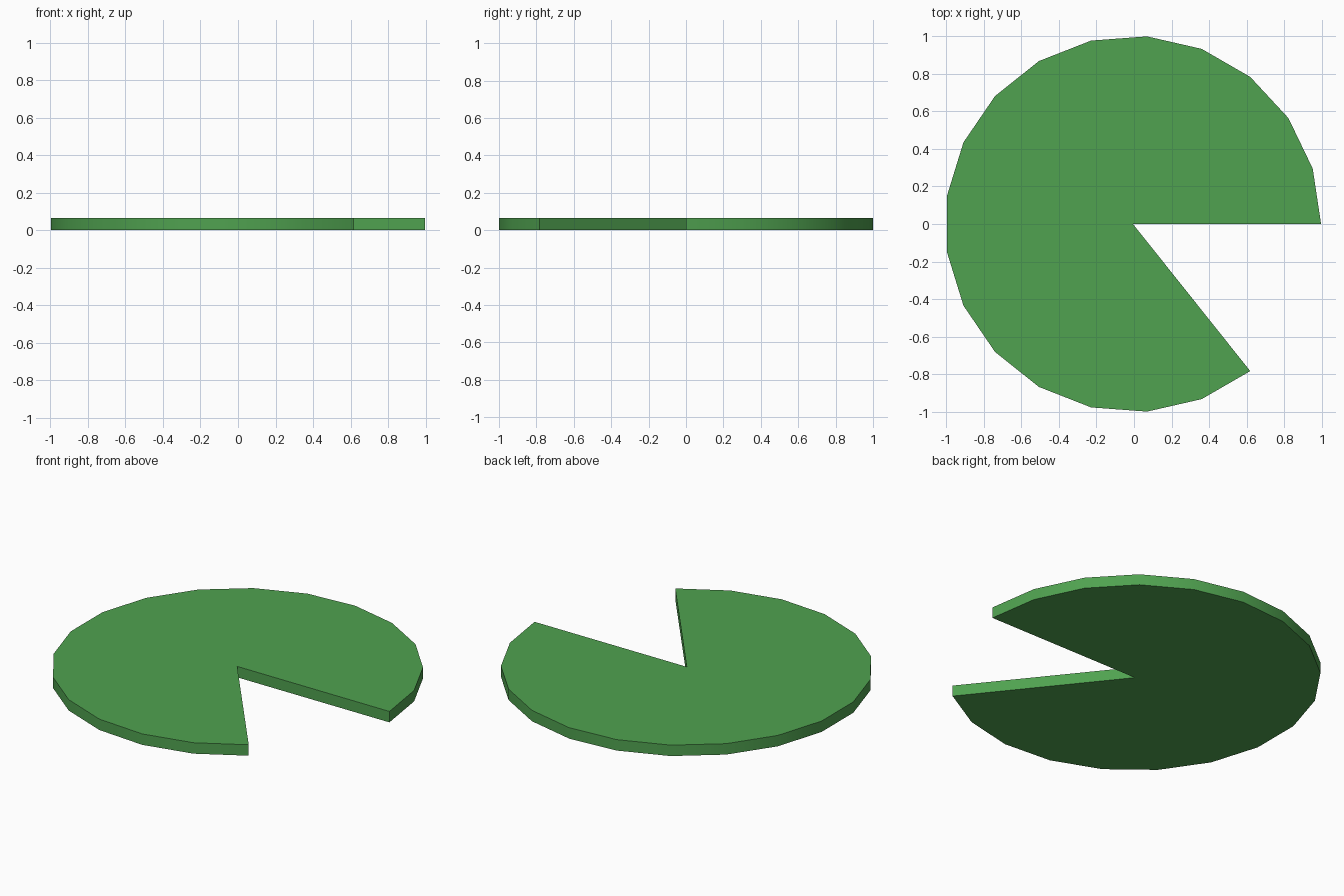
import bpy, bmesh, math

if "Cube" in bpy.data.objects:
    bpy.data.objects.remove(bpy.data.objects["Cube"])

SIDES = 21       # full disc would have 21 sides
KEPT = 18        # segments left after the wedge is cut away
R, H, CX = 1.0028, 0.065, -0.0056

# Disc outline: centre point, then the rim around to the cut
bm = bmesh.new()
pts = [(CX, 0.0)]
for i in range(KEPT + 1):
    a = 2 * math.pi * i / SIDES
    pts.append((CX + R * math.cos(a), R * math.sin(a)))
base = bm.faces.new([bm.verts.new((x, y, 0)) for x, y in pts])

# Thickness
top = bmesh.ops.extrude_face_region(bm, geom=[base], use_keep_orig=True)
bmesh.ops.translate(bm, vec=(0, 0, H),
                    verts=[g for g in top["geom"] if isinstance(g, bmesh.types.BMVert)])
bmesh.ops.recalc_face_normals(bm, faces=bm.faces)

mesh = bpy.data.meshes.new("notched_disc")
bm.to_mesh(mesh)
bm.free()
disc = bpy.data.objects.new("notched_disc", mesh)
bpy.context.collection.objects.link(disc)

# Green material
mat = bpy.data.materials.new("green")
mat.diffuse_color = (0.08, 0.36, 0.08, 1)
mat.use_nodes = True
mat.node_tree.nodes["Principled BSDF"].inputs["Base Color"].default_value = mat.diffuse_color
mesh.materials.append(mat)

# Smooth rim, sharp edges
bpy.context.view_layer.objects.active = disc
disc.select_set(True)
bpy.ops.object.shade_smooth_by_angle(angle=math.radians(30))
